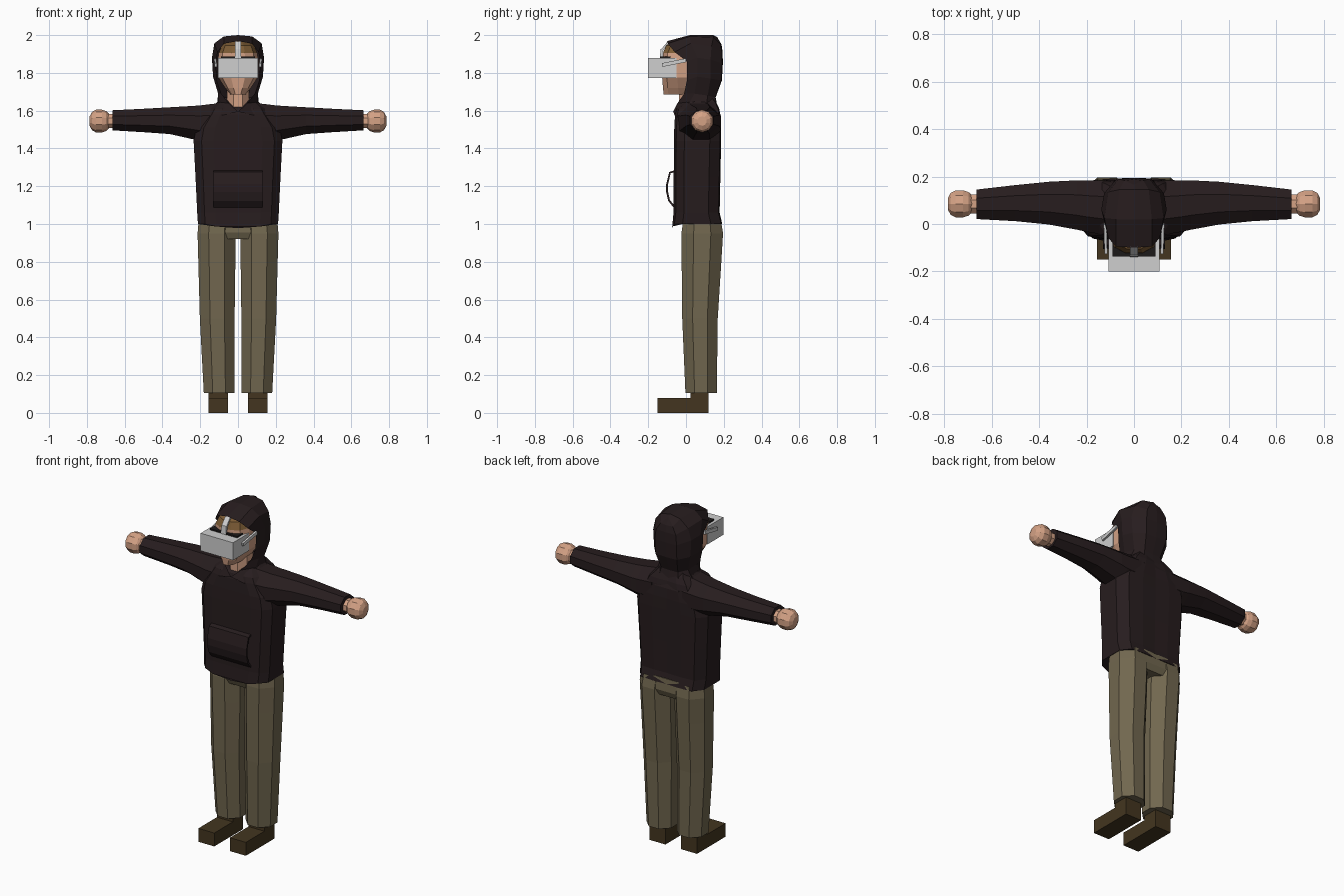
import bpy, bmesh, math
from mathutils import Vector

if "Cube" in bpy.data.objects:
    bpy.data.objects.remove(bpy.data.objects["Cube"])


def material(name, r, g, b):
    m = bpy.data.materials.new(name)
    m.diffuse_color = (r, g, b, 1)
    m.use_nodes = True
    m.node_tree.nodes["Principled BSDF"].inputs["Base Color"].default_value = m.diffuse_color
    return m


CLOTH = material("dark hoodie", 0.020, 0.012, 0.013)
KHAKI = material("khaki trousers", 0.165, 0.135, 0.078)
LEATHER = material("brown leather", 0.056, 0.036, 0.014)
SKIN = material("skin", 0.66, 0.36, 0.235)
HAIR = material("brown hair", 0.20, 0.105, 0.035)
GREY = material("light grey plastic", 0.62, 0.62, 0.62)
FOAM = material("black foam", 0.012, 0.010, 0.010)


def finish(name, bm, mat):
    bmesh.ops.recalc_face_normals(bm, faces=bm.faces)
    me = bpy.data.meshes.new(name)
    bm.to_mesh(me)
    bm.free()
    me.materials.append(mat)
    ob = bpy.data.objects.new(name, me)
    bpy.context.collection.objects.link(ob)
    return ob


def loft(name, rings, mat):
    """Skin a closed tube through rings of points and cap both ends."""
    bm = bmesh.new()
    vs = [[bm.verts.new(p) for p in r] for r in rings]
    n = len(rings[0])
    for a, b in zip(vs, vs[1:]):
        for i in range(n):
            j = (i + 1) % n
            bm.faces.new((a[i], a[j], b[j], b[i]))
    bm.faces.new(vs[0])
    bm.faces.new(vs[-1])
    return finish(name, bm, mat)


def octagon(ru, rv, sides=8):
    """Flat-sided polygon whose flats touch the given half sizes."""
    k = 1 / math.cos(math.pi / sides)
    return [(ru * k * math.cos((i + .5) * 2 * math.pi / sides),
             rv * k * math.sin((i + .5) * 2 * math.pi / sides)) for i in range(sides)]


def box(name, x0, x1, y0, y1, z0, z1, mat):
    return loft(name, [[(x0, y0, z), (x1, y0, z), (x1, y1, z), (x0, y1, z)]
                       for z in (z0, z1)], mat)


def beam(name, a, b, w, h, mat):
    """Rectangular bar from a to b."""
    a, b = Vector(a), Vector(b)
    d = (b - a).normalized()
    side = Vector((1, 0, 0))
    up = d.cross(side).normalized()
    return loft(name, [[p + side * (u * w) + up * (v * h)
                        for u, v in ((-.5, -.5), (.5, -.5), (.5, .5), (-.5, .5))]
                       for p in (a, b)], mat)


# Hoodie body: flat front and back, chamfered to the sides
def body_ring(z, w, y0, y1, dip=0):
    half = [(0, y0, z - dip), (.55 * w, y0, z - dip * .6), (.82 * w, y0 + .012, z),
            (w, y0 + .055, z), (w, y1 - .06, z), (.8 * w, y1 - .006, z), (.4 * w, y1, z)]
    return half + [(0, y1 - .004, z)] + [(-x, y, zz) for x, y, zz in half[:0:-1]]


loft("hoodie_body", [body_ring(*r) for r in (
    (1.0, .212, -.073, .192, .022), (1.06, .216, -.066, .178), (1.25, .225, -.065, .182),
    (1.44, .235, -.064, .186), (1.51, .22, -.062, .186), (1.58, .17, -.058, .182),
    (1.61, .15, -.05, .176), (1.645, .11, -.01, .16), (1.67, .09, .01, .14))], CLOTH)

# Front pocket: bowed strip open at both ends
bm = bmesh.new()
prof = [(-.06, 1.28), (-.085, 1.272), (-.1, 1.21), (-.1, 1.17), (-.09, 1.125), (-.062, 1.09)]
cols = [[bm.verts.new((x, y, z)) for y, z in prof] for x in (-.13, .13)]
for i in range(len(prof) - 1):
    bm.faces.new((cols[0][i], cols[1][i], cols[1][i + 1], cols[0][i + 1]))
pocket = finish("front_pocket", bm, CLOTH)
pocket.modifiers.new("thickness", 'SOLIDIFY').thickness = .01
pocket.modifiers["thickness"].offset = 0

# Hood: strips from the face opening round to the back, mirrored
hood_strips = [
    [(0, -.10, 1.968), (.075, -.095, 1.955), (.108, -.06, 1.91), (.118, .005, 1.86),
     (.112, .005, 1.76), (.088, -.01, 1.69), (.05, -.045, 1.64), (0, -.068, 1.595)],
    [(0, .02, 2.0), (.075, .02, 1.993), (.125, .025, 1.957), (.138, .06, 1.88),
     (.132, .06, 1.78), (.105, .045, 1.69), (.105, .02, 1.645), (.085, -.06, 1.575)],
    [(0, .145, 2.0), (.062, .145, 1.988), (.108, .135, 1.94), (.126, .13, 1.87),
     (.12, .13, 1.77), (.095, .115, 1.68), (.11, .11, 1.645), (.15, .1, 1.60)],
    [(0, .165, 1.99), (.04, .183, 1.95), (.065, .19, 1.91), (.072, .192, 1.85),
     (.07, .187, 1.76), (.055, .155, 1.67), (.065, .165, 1.62), (.08, .184, 1.57)],
    [(0, .165, 1.99), (0, .188, 1.95), (0, .194, 1.91), (0, .195, 1.85),
     (0, .19, 1.76), (0, .157, 1.67), (0, .166, 1.62), (0, .184, 1.57)]]
bm = bmesh.new()
grid = [[bm.verts.new(p) for p in s] for s in hood_strips]
for a, b in zip(grid, grid[1:]):
    for i in range(7):
        bm.faces.new((a[i], a[i + 1], b[i + 1], b[i]))
bmesh.ops.remove_doubles(bm, verts=bm.verts, dist=.0005)
hood = finish("hood", bm, CLOTH)
hood.modifiers.new("mirror", 'MIRROR')

# Head: tapered jaw, hair above the brow
def head_ring(z, w, y0, y1):
    h = [(.35 * w, y0), (.8 * w, y0 + .025), (w, y0 + .08), (w, y1 - .04), (.5 * w, y1)]
    return [(x, y, z) for x, y in h] + [(-x, y, z) for x, y in h[::-1]]


head = loft("head", [head_ring(*r) for r in (
    (1.685, .04, -.118, .06), (1.72, .068, -.122, .08), (1.775, .104, -.126, .11),
    (1.86, .108, -.122, .13), (1.905, .102, -.122, .13), (1.945, .085, -.105, .12),
    (1.968, .055, -.06, .1))], SKIN)
head.data.materials.append(HAIR)
for f in head.data.polygons:
    f.material_index = int(f.center.z > 1.905)

# Neck
loft("neck", [[(x, y + .03, z) for x, y in octagon(.058, .068)] for z in (1.57, 1.72)], SKIN)

# Headset with face foam and straps
box("headset_shell", -.107, .107, -.2, -.05, 1.773, 1.878, GREY)
box("headset_foam", -.09, .09, -.137, -.04, 1.80, 1.887, FOAM)
beam("top_strap_lower", (0, -.133, 1.875), (0, -.128, 1.925), .032, .012, GREY)
beam("top_strap_upper", (0, -.128, 1.92), (0, -.092, 1.963), .032, .012, GREY)

for s, side in ((-1, "right"), (1, "left")):
    beam(side + "_headset_strap", (s * .118, -.125, 1.842), (s * .122, .0, 1.867),
         .012, .02, GREY)

    # Sleeve: (x, centre y, half y, centre z, half z)
    loft(side + "_sleeve", [[(s * x, cy + u, cz + v) for u, v in octagon(hy, hz)]
         for x, cy, hy, cz, hz in (
            (.10, .066, .116, 1.535, .105), (.2, .075, .108, 1.533, .095),
            (.24, .08, .104, 1.537, .088), (.36, .088, .09, 1.547, .071),
            (.5, .088, .076, 1.548, .062), (.665, .083, .062, 1.549, .053))], CLOTH)

    # Wrist and rounded fist
    loft(side + "_wrist", [[(s * x, .085 + u, 1.545 + v) for u, v in octagon(.04, .038)]
         for x in (.65, .71)], SKIN)
    loft(side + "_hand", [[(s * x, .085 + u, 1.545 + v) for u, v in octagon(r, r, 10)]
         for x, r in ((.683, .036), (.698, .05), (.72, .057), (.752, .057),
                      (.773, .046), (.785, .024))], SKIN)

    # Trouser leg: (z, centre x, half x, centre y, half y)
    loft(side + "_trouser_leg", [[(s * (cx + u), cy + v, z) for u, v in octagon(hx, hy)]
         for z, cx, hx, cy, hy in (
            (1.02, .108, .1, .085, .1), (.95, .114, .1, .086, .11),
            (.8, .112, .098, .082, .105), (.5, .11, .092, .074, .094),
            (.105, .1, .081, .08, .083))], KHAKI)

    # Shoe and ankle
    xs = sorted((s * .052, s * .157))
    box(side + "_shoe", *xs, -.15, .12, 0, .08, LEATHER)
    box(side + "_ankle", *xs, .025, .12, .07, .13, LEATHER)

# Trouser seat joining both legs
loft("trouser_seat", [[(u, .086 + v, z) for u, v in octagon(hx, hy)]
     for z, hx, hy in ((.92, .16, .09), (.955, .205, .105), (1.03, .2, .1))], KHAKI)
